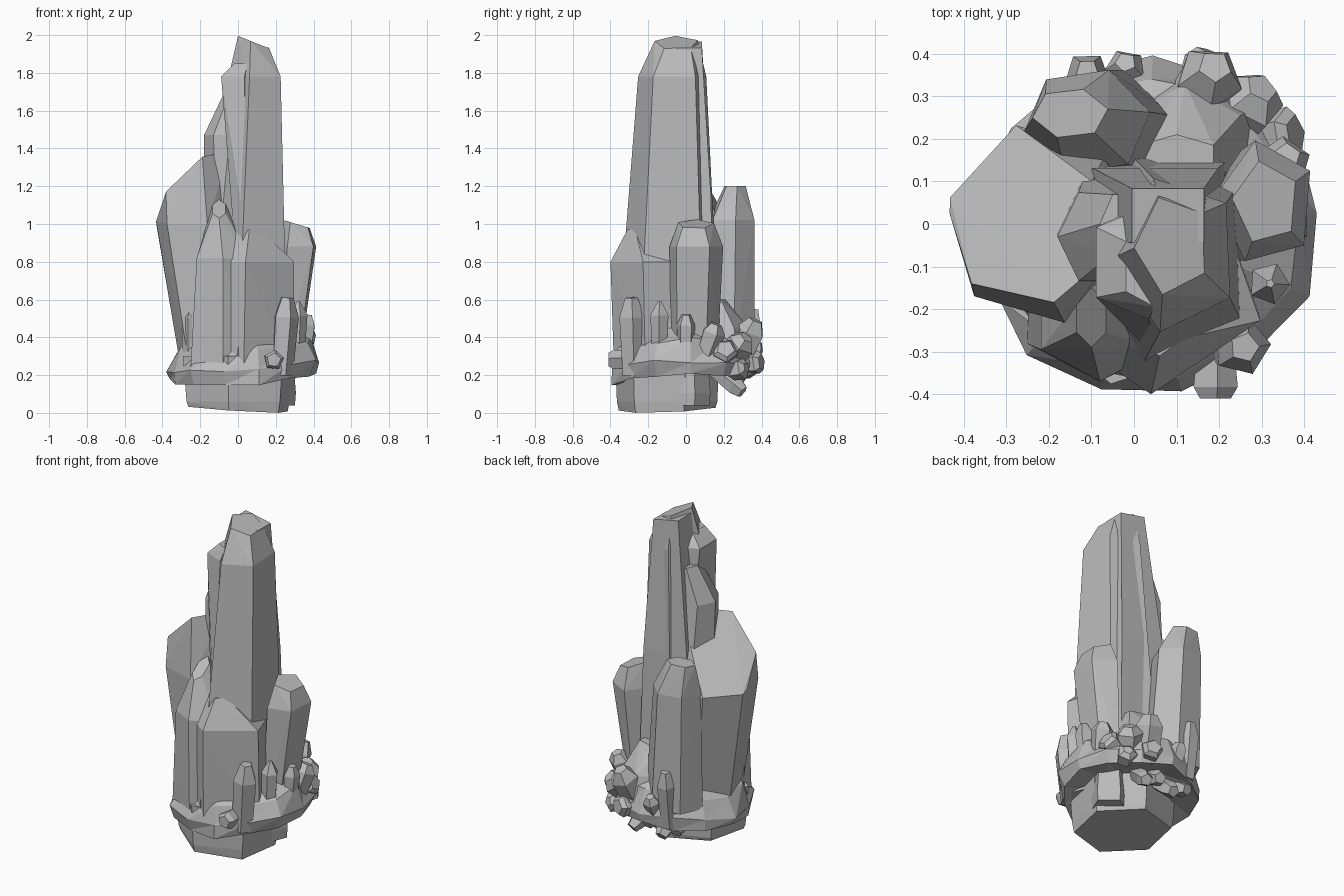
import bpy
import bmesh
import math
import random
from mathutils import Vector

random.seed(4)

default_cube = bpy.data.objects.get("Cube")
if default_cube:
    bpy.data.objects.remove(default_cube, do_unlink=True)

# One stone colour for everything
stone = bpy.data.materials.new("grey_stone")
stone_colour = (0.5, 0.5, 0.5, 1)
stone.use_nodes = True
stone.diffuse_color = stone_colour
stone.node_tree.nodes["Principled BSDF"].inputs["Base Color"].default_value = stone_colour


def finish(name, builder):
    """Turn a bmesh into a flat shaded object with the stone material."""
    bmesh.ops.recalc_face_normals(builder, faces=builder.faces)
    mesh = bpy.data.meshes.new(name)
    builder.to_mesh(mesh)
    builder.free()
    mesh.materials.append(stone)
    part = bpy.data.objects.new(name, mesh)
    bpy.context.collection.objects.link(part)


def faceted_hull(name, corners):
    """Wrap a convex cut stone around its corner points."""
    builder = bmesh.new()
    for corner in corners:
        builder.verts.new(corner)
    bmesh.ops.convex_hull(builder, input=builder.verts)
    buried = [vert for vert in builder.verts if not vert.link_faces]
    bmesh.ops.delete(builder, geom=buried, context="VERTS")
    bmesh.ops.dissolve_limit(builder, angle_limit=math.radians(2),
                             verts=builder.verts, edges=builder.edges)
    finish(name, builder)


def circle(sides, spin):
    """Unit directions around a ring, the first one turned by spin degrees."""
    for step in range(sides):
        angle = math.radians(spin) + math.tau * step / sides
        yield math.cos(angle), math.sin(angle)


def crystal(name, foot, shoulder, tip, foot_size, shoulder_size, tip_size,
            slope=(0, 0), spin=30, sides=6):
    """Leaning crystal of three oval sections; the tip section may be sloped."""
    corners = []
    for centre, size in ((foot, foot_size), (shoulder, shoulder_size), (tip, tip_size)):
        for across, along in circle(sides, spin):
            offset = Vector((across * size[0], along * size[1], 0))
            if centre is tip:
                offset.z = offset.x * slope[0] + offset.y * slope[1]
            corners.append(Vector(centre) + offset)
    faceted_hull(name, corners)


def sprout(name, base, tip, radius, sides=5, point=0.5):
    """Small prism pointing from base to tip, with a cut-off point."""
    base, tip = Vector(base), Vector(tip)
    axis = tip - base
    turn = axis.to_track_quat("Z", "Y")
    spin = random.uniform(0, 90)
    corners = []
    for height, scale in ((0, 0.85), (0.75, 1), (1, point)):
        for across, along in circle(sides, spin):
            offset = Vector((across, along, 0)) * radius * scale
            corners.append(base + axis * height + turn @ offset)
    faceted_hull(name, corners)


# Tall central crystal, its squared back, and two shards on its left face
crystal("tall_crystal", foot=(0.06, -0.09, 0.3), shoulder=(0.1, -0.07, 1.78), tip=(0.09, -0.05, 1.96),
        foot_size=(0.24, 0.29), shoulder_size=(0.15, 0.19), tip_size=(0.09, 0.12),
        slope=(-0.4, 0), spin=-105, sides=5)
crystal("tall_crystal_back", foot=(0.05, 0.05, 0.3), shoulder=(0.05, 0.04, 1.15), tip=(0.08, 0.02, 1.95),
        foot_size=(0.24, 0.14), shoulder_size=(0.21, 0.13), tip_size=(0.12, 0.09),
        slope=(-0.2, 0), spin=45, sides=4)
crystal("upper_shard", foot=(0.03, -0.12, 0.9), shoulder=(0, -0.09, 1.78), tip=(0.03, -0.1, 1.85),
        foot_size=(0.06, 0.2), shoulder_size=(0.11, 0.14), tip_size=(0.06, 0.1), spin=0, sides=5)
crystal("side_shard", foot=(-0.04, 0, 0.8), shoulder=(-0.08, -0.03, 1.47), tip=(-0.02, 0, 1.68),
        foot_size=(0.14, 0.16), shoulder_size=(0.1, 0.12), tip_size=(0.06, 0.08), spin=0)

# Broad left crystal with a steep slanted roof
crystal("left_crystal", foot=(-0.14, -0.03, 0.3), shoulder=(-0.22, 0, 1), tip=(-0.24, -0.02, 1.2),
        foot_size=(0.18, 0.2), shoulder_size=(0.22, 0.24), tip_size=(0.2, 0.17),
        slope=(0.8, -0.7), spin=45)

# Front crystal: one wide body with a higher blade on its left half
crystal("front_crystal", foot=(0.03, -0.14, 0.2), shoulder=(0.04, -0.15, 0.8), tip=(0.06, -0.25, 0.97),
        foot_size=(0.28, 0.24), shoulder_size=(0.27, 0.25), tip_size=(0.06, 0.06),
        spin=-90, sides=5)
crystal("front_left_blade", foot=(-0.08, -0.2, 0.2), shoulder=(-0.08, -0.22, 0.82),
        tip=(-0.1, -0.22, 1.08), foot_size=(0.2, 0.16), shoulder_size=(0.16, 0.15),
        tip_size=(0.04, 0.07), slope=(0, 0.7))

# Right crystal
crystal("right_crystal", foot=(0.26, 0.04, 0.3), shoulder=(0.31, 0.05, 0.88), tip=(0.31, 0.05, 1),
        foot_size=(0.08, 0.13), shoulder_size=(0.12, 0.15), tip_size=(0.08, 0.1),
        slope=(-0.3, 0), spin=30, sides=5)

# Back crystal and the low slope beside it
crystal("back_crystal", foot=(-0.08, 0.23, 0.3), shoulder=(-0.11, 0.24, 1.02), tip=(-0.15, 0.26, 1.2),
        foot_size=(0.18, 0.14), shoulder_size=(0.15, 0.13), tip_size=(0.09, 0.06), spin=10)
crystal("back_slope", foot=(0.13, 0.18, 0.3), shoulder=(0.12, 0.18, 0.45), tip=(0.1, 0.16, 0.6),
        foot_size=(0.2, 0.19), shoulder_size=(0.15, 0.15), tip_size=(0.1, 0.05))

# Rock collar: uneven rings stacked from the hollow underside to the crown
builder = bmesh.new()
rings = []
for reach, height in ((0.2, 0.23), (0.39, 0.18), (0.41, 0.25), (0.36, 0.36), (0.23, 0.46)):
    ring = []
    for across, along in circle(13, 5):
        distance = reach * random.uniform(0.94, 1.02)
        lift = across * 0.02 + along * 0.02 + random.uniform(-0.02, 0.02)
        ring.append(builder.verts.new((across * distance + 0.03, along * distance - 0.01, height + lift)))
    rings.append(ring)
for lower, upper in zip(rings, rings[1:]):
    for index in range(len(lower)):
        before = index - 1
        builder.faces.new((lower[before], lower[index], upper[index]))
        builder.faces.new((lower[before], upper[index], upper[before]))
builder.faces.new(rings[0])
builder.faces.new(rings[-1])
finish("rock_collar", builder)

# Foot block and spikes under the collar
crystal("foot_block", foot=(0, -0.1, 0.3), shoulder=(0, -0.1, 0.06), tip=(0, -0.1, 0.02),
        foot_size=(0.31, 0.28), shoulder_size=(0.29, 0.27), tip_size=(0.28, 0.26),
        slope=(-0.06, 0.04), spin=20)
sprout("under_block", base=(0.2, 0.02, 0.3), tip=(0.2, 0.02, 0.04), radius=0.11, point=0.95)
for count in range(4):
    sprout("under_spike", base=(0.1 - count * 0.07, 0.14, 0.24),
           tip=(0.16 - count * 0.1, 0.3, 0.11 + count % 2 * 0.05), radius=0.05, point=0.7)

# Small crystals growing round the rim
sprout("front_sprout", base=(0.23, -0.28, 0.2), tip=(0.26, -0.29, 0.61), radius=0.07)
sprout("front_nub", base=(0.19, -0.3, 0.28), tip=(0.19, -0.41, 0.28), radius=0.055, point=0.7)
sprout("right_spike", base=(0.31, -0.14, 0.3), tip=(0.32, -0.14, 0.59), radius=0.05, point=0.2)
sprout("right_nub", base=(0.35, 0, 0.3), tip=(0.37, 0, 0.52), radius=0.05)
sprout("left_sprout", base=(-0.25, -0.14, 0.25), tip=(-0.25, -0.15, 0.59), radius=0.05, point=0.2)
sprout("corner_sprout", base=(0.33, 0.1, 0.3), tip=(0.36, 0.16, 0.47), radius=0.065)
sprout("corner_nub", base=(0.3, 0.2, 0.3), tip=(0.38, 0.21, 0.34), radius=0.07, point=0.7)
sprout("back_right_sprout", base=(0.22, 0.22, 0.28), tip=(0.3, 0.32, 0.4), radius=0.08)
sprout("back_right_nub", base=(0.27, 0.24, 0.22), tip=(0.31, 0.32, 0.24), radius=0.06)
sprout("back_sprout", base=(0.14, 0.27, 0.25), tip=(0.19, 0.37, 0.49), radius=0.08)
sprout("back_low_nub", base=(0.15, 0.3, 0.26), tip=(0.19, 0.4, 0.27), radius=0.065, point=0.7)
sprout("back_left_sprout", base=(-0.11, 0.32, 0.2), tip=(-0.11, 0.36, 0.55), radius=0.055)
sprout("back_left_nub", base=(-0.02, 0.32, 0.24), tip=(-0.02, 0.38, 0.38), radius=0.05)
